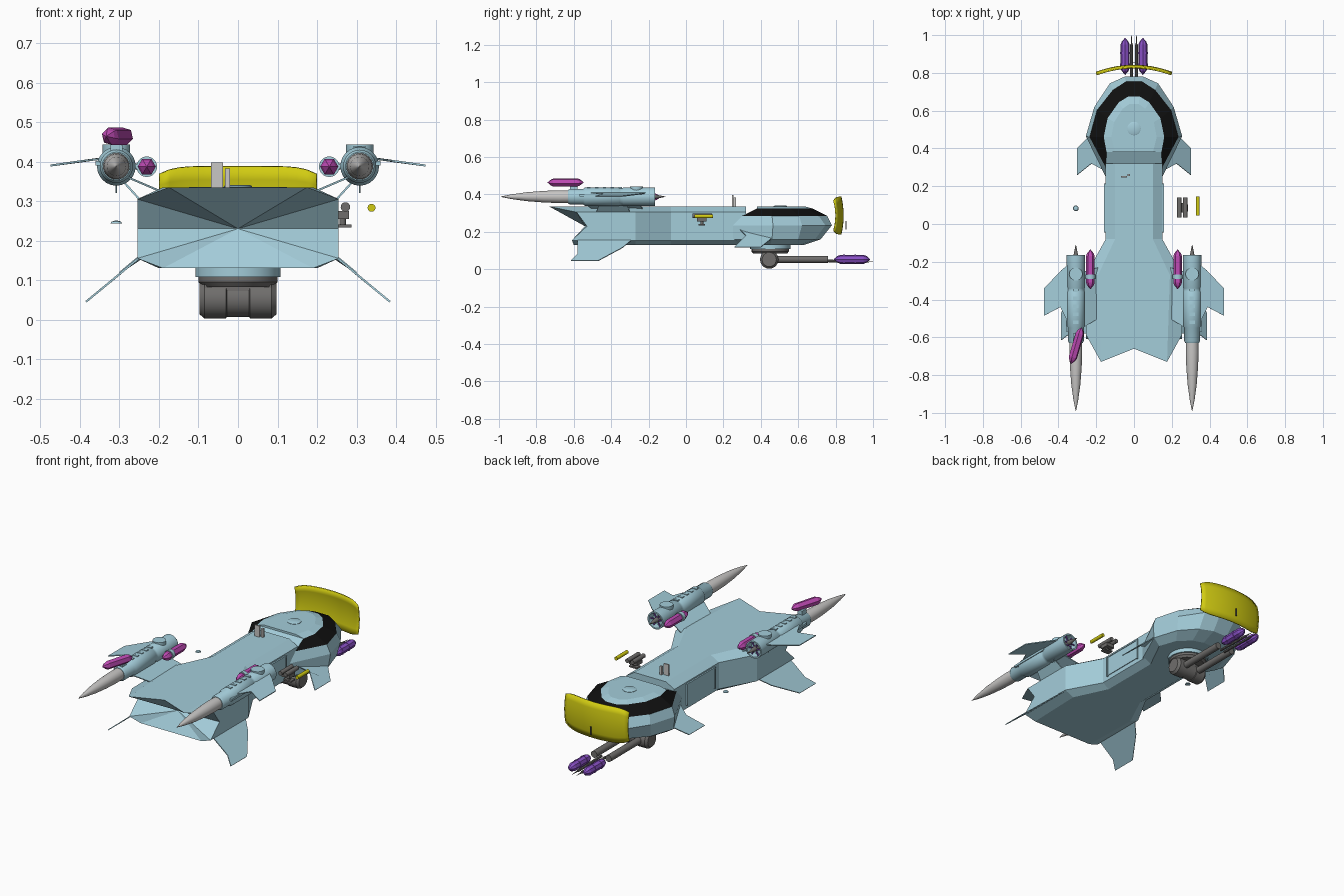
import bpy, bmesh, math
from mathutils import Vector

if "Cube" in bpy.data.objects:
    bpy.data.objects.remove(bpy.data.objects["Cube"])


def material(name, r, g, b):
    m = bpy.data.materials.new(name)
    m.use_nodes = True
    m.diffuse_color = (r, g, b, 1)
    m.node_tree.nodes["Principled BSDF"].inputs["Base Color"].default_value = (r, g, b, 1)
    return m


BLUE = material("hull blue", .37, .61, .70)
BLACK = material("window black", .005, .005, .005)
GREY = material("gun grey", .16, .155, .15)
PALE = material("pale grey", .58, .57, .56)
MAGENTA = material("magenta", .52, .07, .46)
PURPLE = material("purple", .25, .08, .56)
YELLOW = material("yellow", .64, .60, .006)


def finish(name, bm, mat, smooth=False):
    bmesh.ops.recalc_face_normals(bm, faces=bm.faces)
    me = bpy.data.meshes.new(name)
    bm.to_mesh(me)
    bm.free()
    ob = bpy.data.objects.new(name, me)
    bpy.context.collection.objects.link(ob)
    me.materials.append(mat)
    if smooth:
        bpy.ops.object.select_all(action='DESELECT')
        ob.select_set(True)
        bpy.context.view_layer.objects.active = ob
        bpy.ops.object.shade_smooth_by_angle(angle=math.radians(35))
    return ob


def skin(bm, rings):
    """Bridge equal closed loops of points; return loops and quads."""
    loops = [[bm.verts.new(p) for p in r] for r in rings]
    bands = []
    for a, b in zip(loops, loops[1:]):
        n = len(a)
        bands.append([bm.faces.new((a[i], a[(i + 1) % n], b[(i + 1) % n], b[i])) for i in range(n)])
    return loops, bands


def lathe(name, profile, mat, start, axis=(0, 1, 0), n=24, smooth=True):
    """Turn (radius, distance) pairs about an axis through start."""
    q = Vector((0, 0, 1)).rotation_difference(Vector(axis))
    bm = bmesh.new()
    rings = [[Vector(start) + q @ Vector((r * math.cos(t), r * math.sin(t), d))
              for t in [2 * math.pi * k / n for k in range(n)]] for r, d in profile]
    loops, _ = skin(bm, rings)
    bm.faces.new(loops[0])
    bm.faces.new(loops[-1])
    bmesh.ops.remove_doubles(bm, verts=bm.verts, dist=1e-5)
    return finish(name, bm, mat, smooth)


def rod(name, r, a, b, mat, n=16):
    d = Vector(b) - Vector(a)
    return lathe(name, [(r, 0), (r, d.length)], mat, a, d, n)


def box(name, size, loc, mat):
    bm = bmesh.new()
    bmesh.ops.create_cube(bm, size=1)
    for v in bm.verts:
        v.co = Vector(loc) + Vector([c * s for c, s in zip(v.co, size)])
    return finish(name, bm, mat)


def plate(name, pts, mat, thick=.006):
    bm = bmesh.new()
    bm.faces.new([bm.verts.new(p) for p in pts])
    ob = finish(name, bm, mat)
    mod = ob.modifiers.new("Thickness", 'SOLIDIFY')
    mod.thickness = thick
    mod.offset = 0
    return ob


def pod(name, start, axis, length, r, mat, n=6):
    """Faceted capsule with pointed ends."""
    prof = [(.001, 0), (r * .75, .02), (r, .035), (r, length - .035), (r * .75, length - .02), (.001, length)]
    return lathe(name, prof, mat, start, axis, n, False)


# Main body: eight-sided sections, flared at the tail
def section(y, top, w, low, tail=None):
    half = [(0, .335), (top, .335), (w, .305), (w, .23), (w, .155), (low, .13), (0, .13)]
    ys = tail or [y] * 7
    right = [(x, yy, z) for (x, z), yy in zip(half, ys)]
    return right + [(-x, yy, z) for x, yy, z in right[-2:0:-1]]


bm = bmesh.new()
loops, _ = skin(bm, [section(.32, .1, .15, .11), section(-.08, .1, .15, .11),
                     section(-.27, .19, .255, .2),
                     section(0, .175, .255, .19, [-.66, -.73, -.585, -.53, -.61, -.6, -.6])])
bm.faces.new(loops[0])
hub = bm.verts.new((0, -.54, .23))
end = loops[-1]
for i in range(len(end)):
    bm.faces.new((end[i], end[(i + 1) % len(end)], hub))
finish("main_body", bm, BLUE)

# Nose: stacked outlines, with inset black windows in the sloped band
outlines = [
    (.13, [(.1, .25), (.2, .45), (.165, .55), (.1, .61), (.04, .63)]),
    (.16, [(.15, .25), (.245, .46), (.2, .6), (.12, .69), (.045, .72)]),
    (.235, [(.15, .25), (.255, .465), (.21, .62), (.127, .745), (.05, .78)]),
    (.285, [(.15, .3), (.235, .46), (.195, .605), (.112, .71), (.042, .755)]),
    (.325, [(.145, .38), (.16, .46), (.14, .56), (.08, .645), (.03, .675)]),
    (.336, [(.1, .38), (.12, .46), (.105, .54), (.06, .61), (.025, .635)])]
bm = bmesh.new()
loops, bands = skin(bm, [[(x, y, z) for x, y in o] + [(-x, y, z) for x, y in reversed(o)]
                         for z, o in outlines])
bm.faces.new(loops[0])
bm.faces.new(loops[-1])
glass = bands[3][:-1]
bmesh.ops.inset_individual(bm, faces=glass, thickness=.004)
for f in glass:
    f.material_index = 1
nose = finish("nose", bm, BLUE)
nose.data.materials.append(BLACK)

# Roof hatch and roof posts
lathe("roof_hatch", [(.036, 0), (.036, .004), (.03, .007)], BLUE, (0, .505, .334), (0, 0, 1))
box("roof_post_tall", (.03, .008, .065), (-.053, .25, .365), PALE)
box("roof_post_short", (.013, .012, .05), (-.027, .26, .358), PALE)

# Paired parts: doors, fins and engines
for s, side in ((1, "left"), (-1, "right")):
    box("door_" + side, (.006, .25, .11), (s * .151, .085, .235), BLUE)
    for y in (-.04, .21):
        box("door_post_" + side, (.012, .008, .12), (s * .152, y, .235), BLUE)
    box("door_rail_" + side, (.012, .25, .008), (s * .152, .085, .293), BLUE)

    def fin(name, pts):
        plate(name + "_" + side, [(s * x, y, z) for x, y, z in pts], BLUE, .005)

    fin("lower_fin", [(.24, -.28, .165), (.3, -.34, .115), (.385, -.47, .045), (.385, -.615, .045),
                      (.34, -.58, .082), (.24, -.58, .165)])
    fin("nose_fin", [(.23, .47, .175), (.3, .4, .118), (.3, .26, .118), (.225, .32, .18), (.15, .28, .22)])
    fin("engine_fin", [(.33, -.2, .41), (.385, -.245, .402), (.475, -.34, .39), (.475, -.485, .39),
                       (.39, -.44, .402), (.355, -.51, .406), (.33, -.51, .41)])
    fin("engine_pylon", [(.19, -.23, .322), (.29, -.26, .365), (.29, -.56, .365), (.19, -.5, .322)])
    fin("pylon_brace", [(.25, -.3, .305), (.3, -.32, .36), (.3, -.46, .36), (.25, -.48, .305)])

    # Engine barrel with a hollow intake, rear spike and fittings
    x, z = s * .308, .388
    lathe("engine_" + side, [(.036, -.63), (.042, -.62), (.042, -.55), (.049, -.54), (.049, -.36), (.046, -.355),
                             (.046, -.34), (.049, -.335), (.049, -.165), (.041, -.165), (.038, -.2)],
          BLUE, (x, 0, z))
    lathe("engine_spike_" + side, [(.033, 0), (.034, -.06), (.031, -.14), (.024, -.23), (.013, -.31), (.001, -.37)],
          PALE, (x, -.62, z))
    lathe("intake_cone_" + side, [(.016, 0), (.012, .04), (.001, .095)], GREY, (x, -.205, z))
    for k in range(3):
        t = math.pi * k / 3
        d = Vector((math.cos(t), 0, math.sin(t))) * .042
        rod("intake_spoke", .004, Vector((x, -.18, z)) - d, Vector((x, -.18, z)) + d, PURPLE, 6)
    lathe("engine_cap_" + side, [(.028, 0), (.035, .03), (.035, .055)], BLUE, (x, -.265, z), (0, 0, 1))
    for k in range(5):
        box("engine_rib_" + side, (.03, .018, .008), (x, -.52 + k * .042, z + .047), BLUE)
    box("engine_rail_" + side, (.012, .24, .012), (x + s * .047, -.45, z + .008), BLUE)
    rod("engine_aerial_" + side, .002, (x, -.3, .32), (x, -.3, .35), BLUE, 6)

    # Side missile held against the engine
    pod("side_missile_" + side, (s * .231, -.345, .387), (0, 1, 0), .21, .023, MAGENTA)
    lathe("missile_band_" + side, [(.026, 0), (.026, .022)], BLUE, (s * .231, -.29, .387))
    rod("missile_mount_" + side, .008, (s * .231, -.28, .387), (x, -.28, z), BLUE)

    # Gun barrels and purple charges below the nose
    rod("gun_barrel_" + side, .019, (s * .045, .46, .053), (s * .045, .76, .053), GREY)
    pod("purple_charge_" + side, (s * .047, .79, .053), (0, 1, 0), .195, .024, PURPLE, 8)
    for y in (.84, .9):
        lathe("charge_band_" + side, [(.026, 0), (.026, .01)], PURPLE, (s * .047, y, .053), n=8)
    rod("gun_needle_" + side, .007, (s * .013, .74, .045), (s * .013, .95, .04), GREY, 8)
    lathe("needle_tip_" + side, [(.005, 0), (.001, .06)], GREY, (s * .013, .94, .04), n=8)

# Loose missile over the right engine
pod("top_missile", (-.333, -.74, .464), (.055, .19, 0), .2, .023, MAGENTA)
box("top_missile_mount", (.03, .04, .03), (-.308, -.6, .437), BLUE)

# Under-nose turret
lathe("turret_neck", [(.108, 0), (.108, .028)], BLUE, (0, .45, .108), (0, 0, 1))
lathe("turret_ring", [(.09, -.012), (.1, 0), (.1, .018)], GREY, (0, .45, .095), (0, 0, 1))
lathe("turret_drum", [(.038, -.098), (.049, -.085), (.049, -.03), (.045, -.028), (.045, .028), (.049, .03),
                      (.049, .085), (.038, .098)], GREY, (0, .445, .052), (1, 0, 0))
box("turret_bracket", (.17, .08, .05), (0, .445, .08), GREY)

# Curved front shield
bm = bmesh.new()
cols, rows = 16, 6
grid = []
for i in range(cols + 1):
    u = 2 * i / cols - 1
    height = .102 - .02 * abs(u) ** 6
    grid.append([])
    for j in range(rows + 1):
        v = 2 * j / rows - 1
        grid[i].append(bm.verts.new((.2 * u, .843 - .037 * u * u - .012 * v * v, .287 + height * v)))
for i in range(cols):
    for j in range(rows):
        bm.faces.new((grid[i][j], grid[i + 1][j], grid[i + 1][j + 1], grid[i][j + 1]))
shield = finish("front_shield", bm, YELLOW, True)
shield.modifiers.new("Thickness", 'SOLIDIFY').thickness = .008
box("shield_handle", (.006, .006, .045), (0, .855, .235), GREY)

# Loose equipment beside the body
for x in (.24, .272):
    rod("equipment_tube", .012, (x, .035, .285), (x, .14, .285), GREY)
box("equipment_block", (.05, .05, .02), (.256, .085, .265), GREY)
rod("equipment_post", .008, (.265, .085, .235), (.265, .085, .27), GREY)
box("equipment_foot", (.05, .035, .008), (.262, .085, .237), GREY)
rod("yellow_tube", .01, (.338, .045, .283), (.338, .145, .283), YELLOW)
lathe("small_dome", [(.015, 0), (.012, .005), (.002, .008)], BLUE, (-.308, .083, .243), (0, 0, 1))
